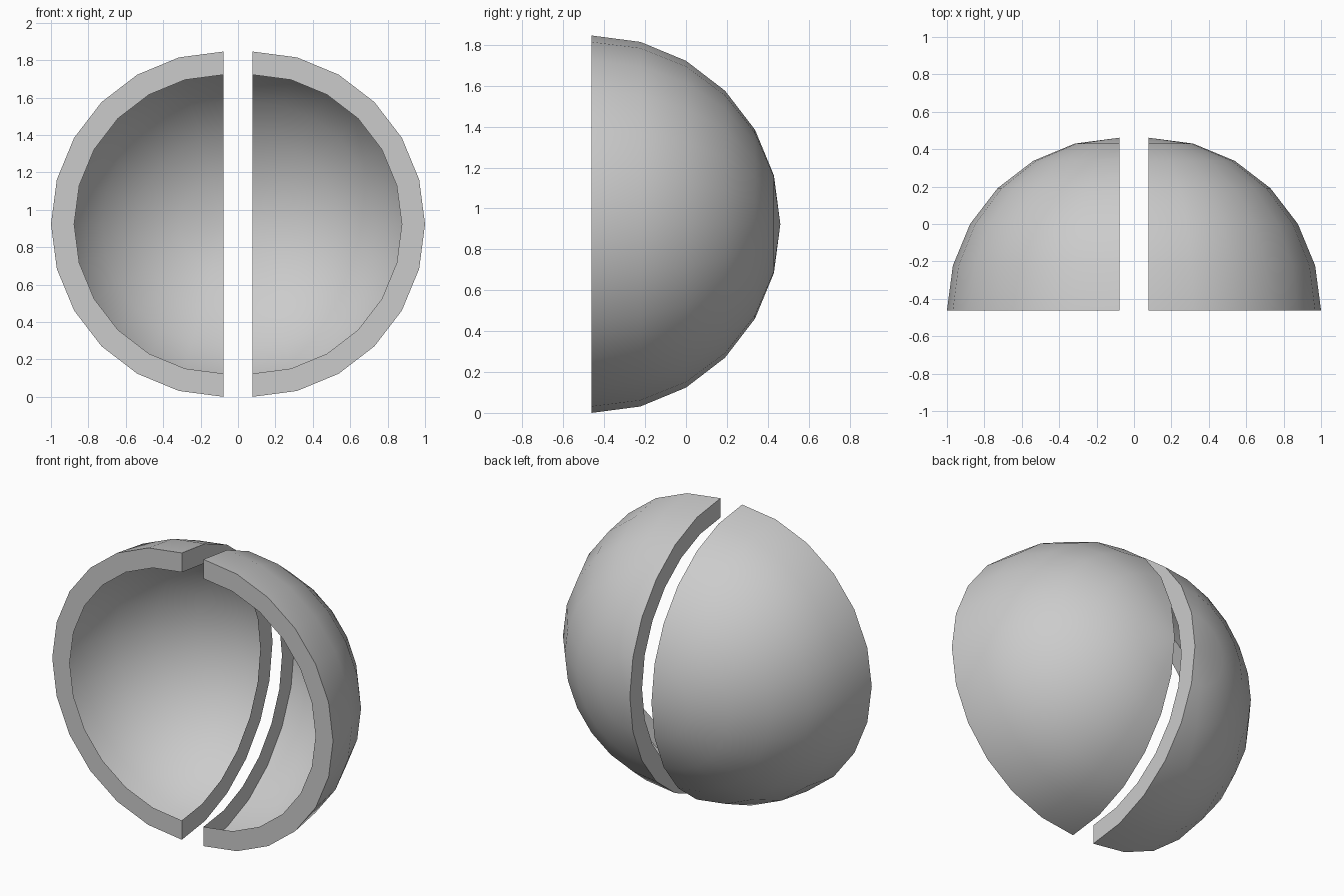
import bpy, bmesh
from math import sin, cos, pi

if "Cube" in bpy.data.objects:
    bpy.data.objects.remove(bpy.data.objects["Cube"])

R_OUT, R_IN = 0.923, 0.799   # skin radius and inner radius of the flat rims
GAP = 0.077                  # half of the slot between the two shells
N = 6                        # 15 degree steps from rim to pole


def quarter_shell(name, side):
    """Quarter sphere skin, pole at the back, with flat rims on its cut sides."""
    bm = bmesh.new()

    def point(r, a, b):
        return bm.verts.new((side * r * cos(b) * sin(a), r * sin(b),
                             r * cos(b) * cos(a)))

    # curved skin
    step = pi / 2 / N
    pole = bm.verts.new((0, R_OUT, 0))
    cols = [[point(R_OUT, j * step, i * step) for i in range(N)] + [pole]
            for j in range(2 * N + 1)]
    for p, q in zip(cols, cols[1:]):
        for i in range(N - 1):
            f = (p[i], q[i], q[i + 1], p[i + 1])
            bm.faces.new(f if side < 0 else f[::-1])
        f = (p[N - 1], q[N - 1], pole)
        bm.faces.new(f if side < 0 else f[::-1])

    # flat front rim and flat slot rim, sharing their end corners
    front_in = [point(R_IN, j * step, 0) for j in range(2 * N + 1)]
    slot_in = ([front_in[0]] + [point(R_IN, 0, i * step) for i in range(1, 2 * N)]
               + [front_in[-1]])
    front_out = [c[0] for c in cols]
    slot_out = cols[0] + cols[-1][-2::-1]
    for o, n in ((front_out, front_in), (slot_out, slot_in)):
        for k in range(2 * N):
            bm.faces.new((o[k], o[k + 1], n[k + 1], n[k]))
    bmesh.ops.recalc_face_normals(bm, faces=bm.faces[:])
    # skin faces outwards
    bm.normal_update()
    test = cols[N][0].link_faces[0]
    skin = next(f for f in bm.faces if pole in f.verts and len(f.verts) == 3)
    if skin.normal.y < 0:
        bmesh.ops.reverse_faces(bm, faces=bm.faces[:])

    mesh = bpy.data.meshes.new(name)
    bm.to_mesh(mesh)
    bm.free()
    ob = bpy.data.objects.new(name, mesh)
    bpy.context.collection.objects.link(ob)
    ob.location = (side * GAP, -R_OUT / 2, R_OUT)
    bpy.ops.object.select_all(action='DESELECT')
    ob.select_set(True)
    bpy.context.view_layer.objects.active = ob
    bpy.ops.object.shade_smooth_by_angle(angle=pi / 6)


quarter_shell("right_shell", 1)
quarter_shell("left_shell", -1)
